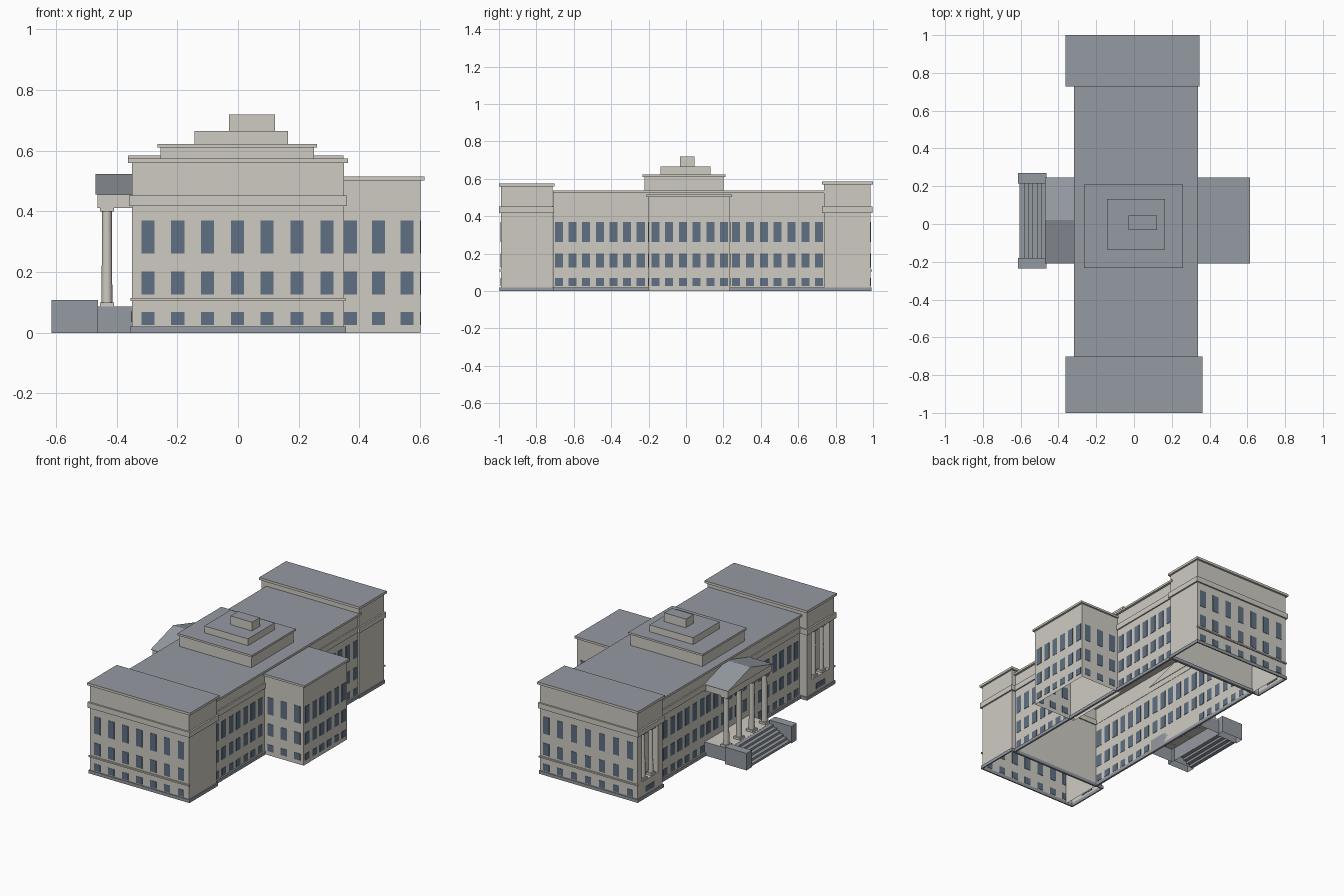
import bpy, bmesh
from mathutils import Vector

if "Cube" in bpy.data.objects:
    bpy.data.objects.remove(bpy.data.objects["Cube"])


def material(name, rgb):
    m = bpy.data.materials.new(name)
    m.use_nodes = True
    m.diffuse_color = (*rgb, 1)
    m.node_tree.nodes["Principled BSDF"].inputs["Base Color"].default_value = (*rgb, 1)
    return m


STONE = material("pale stone", (0.62, 0.60, 0.54))
SLATE = material("grey slate", (0.30, 0.325, 0.36))
GLASS = material("blue glass", (0.115, 0.16, 0.225))


def add_box(bm, x, y, z, open_bottom=False):
    verts = bmesh.ops.create_cube(bm, size=1)["verts"]
    for v in verts:
        v.co = Vector([lo + (c + 0.5) * (hi - lo) for c, (lo, hi) in zip(v.co, (x, y, z))])
    if open_bottom:
        bm.faces.ensure_lookup_table()
        low = [f for f in verts[0].link_faces[:] + verts[-1].link_faces[:]
               if all(abs(v.co.z - z[0]) < 1e-6 for v in f.verts)]
        bmesh.ops.delete(bm, geom=list(set(low)), context="FACES_ONLY")


def finish(bm, name, mat, top=None):
    """Make the object; upward faces take the top material if one is given."""
    bm.normal_update()
    me = bpy.data.meshes.new(name)
    me.materials.append(mat)
    if top:
        me.materials.append(top)
        for f in bm.faces:
            f.material_index = int(f.normal.z > 0.2)
    bm.to_mesh(me)
    bm.free()
    ob = bpy.data.objects.new(name, me)
    bpy.context.collection.objects.link(ob)
    return ob


def box(name, x, y, z, mat=STONE, top=None, open_bottom=False):
    bm = bmesh.new()
    add_box(bm, x, y, z, open_bottom)
    return finish(bm, name, mat, top)


def band(name, x, y, z, grow, mat=STONE):
    """Rectangular ring that projects from the walls of a block."""
    bm = bmesh.new()
    X, Y = (x[0] - grow, x[1] + grow), (y[0] - grow, y[1] + grow)
    for i, s in ((0, 1), (1, -1)):
        add_box(bm, sorted((X[i], x[i] + s * 0.002)), Y, z)
        add_box(bm, x, sorted((Y[i], y[i] + s * 0.002)), z)
    finish(bm, name, mat)


ROWS = [(0.026, 0.069), (0.126, 0.202), (0.261, 0.37)]


def windows(name, axis, plane, centres, rows=ROWS, width=0.043):
    """Grid of thin glass plates on a wall facing the given axis."""
    bm = bmesh.new()
    skin = (plane - 0.002, plane + 0.002)
    for c in centres:
        span = (c - width / 2, c + width / 2)
        for z in rows:
            add_box(bm, *((skin, span) if axis == "x" else (span, skin)), z)
    finish(bm, name, GLASS)


def spaced(first, last, n):
    return [first + (last - first) * i / (n - 1) for i in range(n)]


def column(name, x, y, z0, z1, r):
    bm = bmesh.new()
    ret = bmesh.ops.create_cone(bm, segments=16, radius1=r, radius2=r * 0.88,
                                depth=z1 - z0, cap_ends=True)
    bmesh.ops.translate(bm, verts=ret["verts"], vec=(x, y, (z0 + z1) / 2))
    for f in bm.faces:
        f.smooth = abs(f.normal.z) < 0.5
    p = r * 1.3
    for z in ((z0 - 0.001, z0 + 0.014), (z1 - 0.012, z1 + 0.001)):
        add_box(bm, (x - p, x + p), (y - p, y + p), z)
    finish(bm, name, STONE)


# Long central block
MX, MY = (-0.30, 0.325), (-0.712, 0.738)
box("main_walls", MX, MY, (0, 0.525), open_bottom=True)
band("main_base", MX, MY, (0, 0.02), 0.01, SLATE)
band("main_belt", MX, MY, (0.42, 0.455), 0.008)
box("main_roof", (-0.318, 0.34), (-0.71, 0.755), (0.525, 0.538), top=SLATE)
side = spaced(-0.68, -0.242, 7) + spaced(0.268, 0.712, 7)
windows("main_rear_windows", "x", MX[1], side)
windows("main_facade_windows", "x", MX[0], side)
windows("portico_wall_windows", "x", MX[0], spaced(-0.16, 0.20, 6), ROWS[1:])

# Rear wing
WX, WY = (0.3, 0.602), (-0.2, 0.235)
box("wing_walls", WX, WY, (0, 0.502), open_bottom=True)
box("wing_roof", (0.3, 0.615), (-0.21, 0.245), (0.502, 0.515), top=SLATE)
windows("wing_end_windows", "x", WX[1], spaced(-0.163, 0.203, 6))
for label, plane in (("front", WY[0]), ("back", WY[1])):
    windows("wing_" + label + "_windows", "y", plane, spaced(0.37, 0.557, 3))

# End pavilions with a columned recess on the facade side
for label, x1, y0, y1, roof_z, s in (("front", 0.35, -0.99, -0.715, 0.56, -1),
                                     ("back", 0.335, 0.738, 0.987, 0.57, 1)):
    n = label + "_pavilion_"
    X, Y, inner = (-0.35, x1), (y0, y1), -0.30
    box(n + "walls", (inner, x1), Y, (0, 0.415), open_bottom=True)
    box(n + "podium", (X[0], inner), Y, (0, 0.112), open_bottom=True)
    for i, pier in enumerate(((y0, y0 + 0.045), (y1 - 0.045, y1))):
        box(n + "pier_%d" % i, (X[0], inner), pier, (0.112, 0.415))
    mid = (y0 + y1) / 2
    for i, y in enumerate((mid - 0.04, mid + 0.04)):
        column(n + "column_%d" % i, -0.328, y, 0.112, 0.415, 0.015)
    windows(n + "podium_window", "x", X[0], [mid], [(0.035, 0.07)], 0.09)
    box(n + "attic", X, Y, (0.413, roof_z), open_bottom=True)
    band(n + "belt", X, Y, (0.418, 0.452), 0.01)
    band(n + "base", X, Y, (0, 0.02), 0.006, SLATE)
    box(n + "roof", (-0.362, x1 + 0.012), (y0 - 0.01, y1 + 0.013),
        (roof_z, roof_z + 0.015), top=SLATE)
    end = y0 if s < 0 else y1
    box(n + "sill", (-0.355, x1 + 0.005), sorted((end, end + s * 0.008)), (0.105, 0.114))
    windows(n + "windows", "y", end, spaced(-0.297, 0.293, 7))

# Stepped rooftop tiers
for name, x, y, z in (
        ("lower_tier", (-0.255, 0.25), (-0.222, 0.2), (0.538, 0.61)),
        ("lower_tier_cornice", (-0.265, 0.26), (-0.232, 0.21), (0.61, 0.622)),
        ("middle_tier", (-0.143, 0.165), (-0.135, 0.132), (0.622, 0.665)),
        ("top_tier", (-0.03, 0.122), (-0.033, 0.045), (0.665, 0.72))):
    box(name, x, y, z, top=SLATE)

# Entrance portico
PY = (-0.2, 0.24)
box("portico_floor", (-0.465, -0.3), PY, (0, 0.086), SLATE, STONE, True)
box("portico_entablature", (-0.463, -0.3), PY, (0.411, 0.456))
for i, y in enumerate(spaced(-0.172, 0.212, 4)):
    column("portico_column_%d" % i, -0.432, y, 0.086, 0.411, 0.018)

# Gabled portico roof, extruded from its triangular pediment
bm = bmesh.new()
tri = bm.faces.new([bm.verts.new((-0.47, y, z))
                    for y, z in ((-0.208, 0.455), (0.02, 0.523), (0.247, 0.455))])
ext = bmesh.ops.extrude_face_region(bm, geom=[tri], use_keep_orig=True)["geom"]
bmesh.ops.translate(bm, vec=(0.175, 0, 0),
                    verts=[g for g in ext if isinstance(g, bmesh.types.BMVert)])
bmesh.ops.recalc_face_normals(bm, faces=bm.faces)
finish(bm, "portico_gable_roof", STONE, SLATE)

# Stairs between two cheek blocks
for label, y in (("right", (-0.235, -0.18)), ("left", (0.215, 0.27))):
    box(label + "_stair_cheek", (-0.615, -0.462), y, (0, 0.108), SLATE, open_bottom=True)
bm = bmesh.new()
for i in range(6):
    x = -0.607 + i * 0.0235
    add_box(bm, (x, x + 0.0235), (-0.18, 0.215), (i * 0.0143, (i + 1) * 0.0143))
finish(bm, "stair_steps", SLATE)
